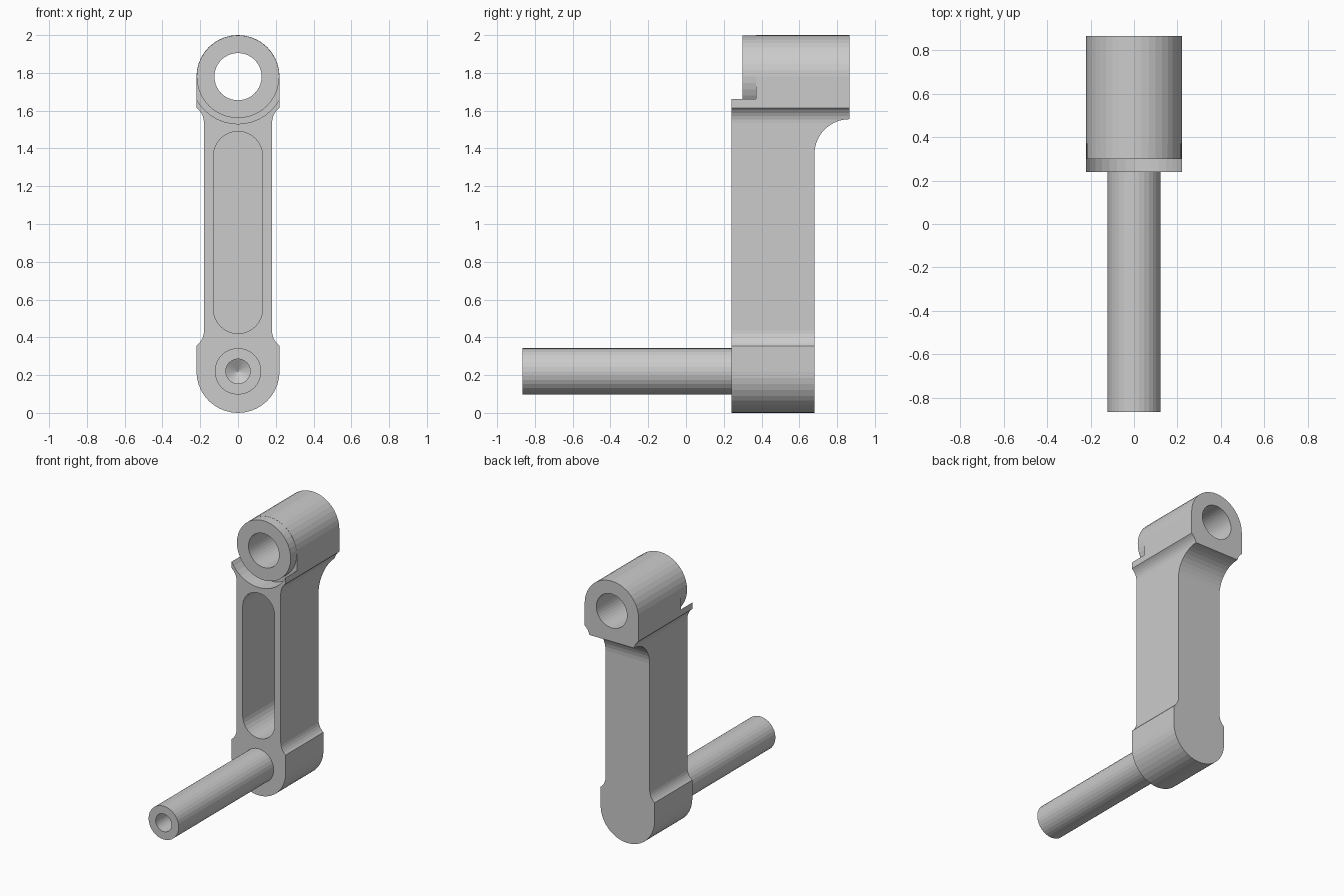
import bpy, bmesh
from math import sin, cos, pi, radians
from mathutils import Vector

if "Cube" in bpy.data.objects:
    bpy.data.objects.remove(bpy.data.objects["Cube"])

SEG = 40
TOP_Z, LOW_Z = 1.78, 0.22


def arc(cx, cy, r, a0, a1, n):
    return [(cx + r * cos(radians(a0 + (a1 - a0) * i / n)),
             cy + r * sin(radians(a0 + (a1 - a0) * i / n))) for i in range(n + 1)]


def add_object(name, bm):
    bmesh.ops.recalc_face_normals(bm, faces=bm.faces)
    mesh = bpy.data.meshes.new(name)
    bm.to_mesh(mesh)
    bm.free()
    ob = bpy.data.objects.new(name, mesh)
    bpy.context.collection.objects.link(ob)
    return ob


def prism(name, pts, a, b, along_x=False):
    """Extrude an (x, z) outline along y, or a (y, z) outline along x."""
    bm = bmesh.new()
    place = (lambda u, v: (a, u, v)) if along_x else (lambda u, v: (u, a, v))
    face = bm.faces.new([bm.verts.new(place(u, v)) for u, v in pts])
    out = bmesh.ops.extrude_face_region(bm, geom=[face])
    move = Vector((b - a, 0, 0)) if along_x else Vector((0, b - a, 0))
    bmesh.ops.translate(bm, vec=move,
                        verts=[g for g in out["geom"] if isinstance(g, bmesh.types.BMVert)])
    return add_object(name, bm)


def disc(name, z, r, y0, y1):
    return prism(name, arc(0, z, r, 0, 360, SEG)[:-1], y0, y1)


def combine(target, tool, operation):
    mod = target.modifiers.new(operation.lower(), 'BOOLEAN')
    mod.operation, mod.object, mod.solver = operation, tool, 'EXACT'
    bpy.context.view_layer.objects.active = target
    bpy.ops.object.modifier_apply(modifier=mod.name)
    bpy.data.objects.remove(tool)


# Arm: front outline with round ends and flared shoulders
right = arc(0, LOW_Z, 0.22, -90, 0, SEG // 4)
right += arc(0.28, 0.435, 0.1, 233.1, 180, 5)
right += arc(0.28, 1.535, 0.1, 180, 126.9, 5)
right += arc(0, TOP_Z, 0.22, 0, 90, SEG // 4)
left = [(-x, z) for x, z in reversed(right[1:-1])]
arm = prism("crank_arm", right + left, 0.24, 0.865)

# Side outline with the fillet under the rear of the boss
side = [(0.1, -0.1), (0.68, -0.1)] + arc(0.865, 1.37, 0.185, 180, 90, 10)
side += [(1.0, 1.555), (1.0, 2.1), (0.1, 2.1)]
combine(arm, prism("side_outline", side, -0.4, 0.4, True), 'INTERSECT')

# Round relief at the front of the boss, then the boss nose and bore
combine(arm, disc("relief", TOP_Z, 0.25, 0.1, 0.37), 'DIFFERENCE')
combine(arm, disc("nose", TOP_Z, 0.219, 0.30, 0.5), 'UNION')
combine(arm, disc("bore", TOP_Z, 0.125, 0.1, 1.0), 'DIFFERENCE')

# Long pocket in the front face
slot = arc(0, 1.36, 0.13, 0, 180, 16) + arc(0, 0.55, 0.13, 180, 360, 16)
combine(arm, prism("pocket", slot, 0.1, 0.63), 'DIFFERENCE')

# Handle pin with a drilled, cone-ended hole
bm = bmesh.new()
section = [(0, -0.55), (0.065, -0.59), (0.065, -0.865),
           (0.123, -0.865), (0.123, 0.26), (0, 0.26)]
vs = [bm.verts.new((r, y, LOW_Z)) for r, y in section]
edges = [bm.edges.new(pair) for pair in zip(vs, vs[1:])]
bmesh.ops.spin(bm, geom=vs + edges, cent=(0, 0, LOW_Z), axis=(0, 1, 0),
               angle=2 * pi, steps=32)
bmesh.ops.remove_doubles(bm, verts=bm.verts, dist=1e-5)
add_object("handle_pin", bm)
